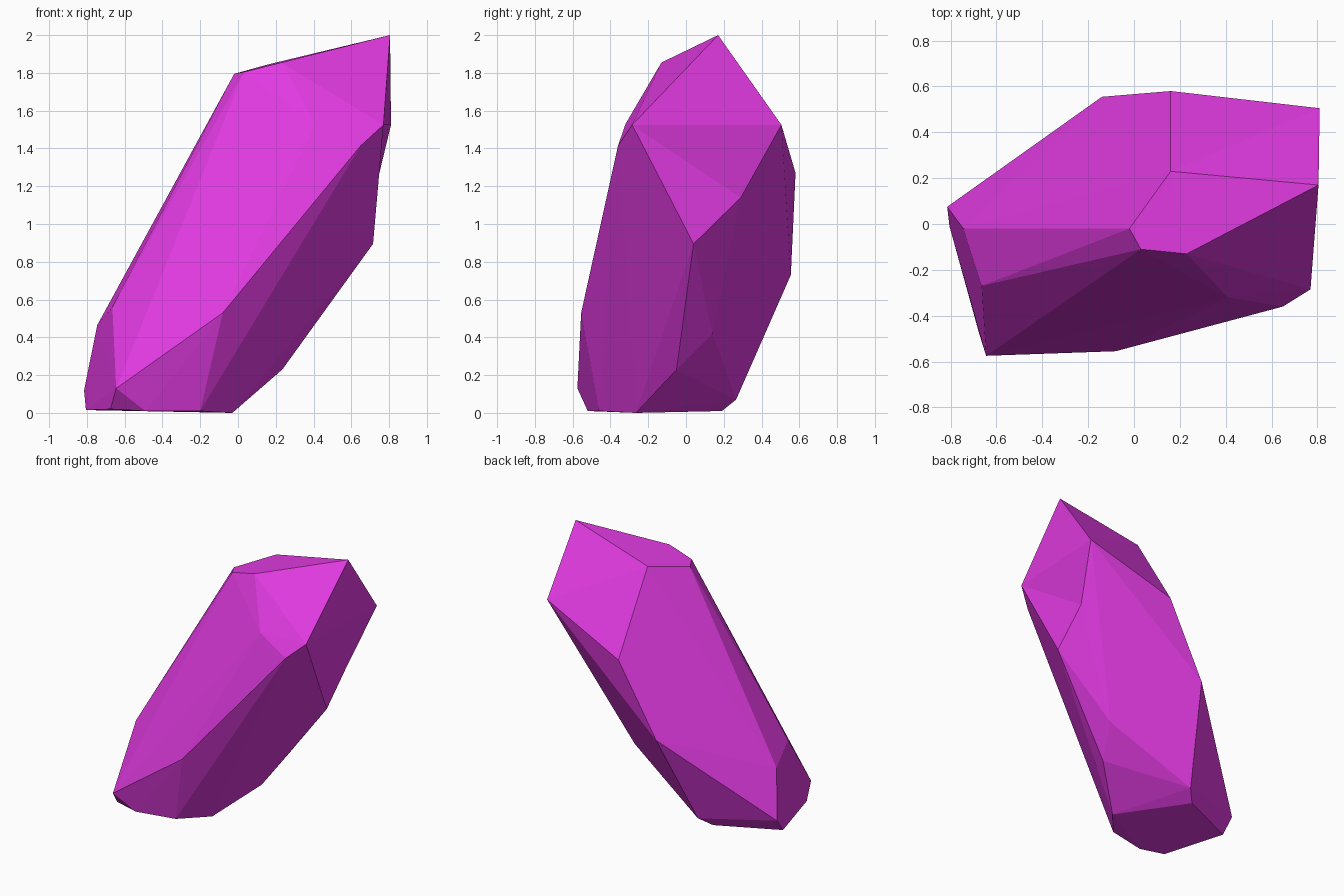
import bpy
import bmesh
from mathutils import Vector

# Remove the default object
cube = bpy.data.objects.get("Cube")
if cube:
    bpy.data.objects.remove(cube, do_unlink=True)


def make_material(name, colour):
    material = bpy.data.materials.new(name)
    material.use_nodes = True
    material.diffuse_color = colour
    shader = material.node_tree.nodes["Principled BSDF"]
    shader.inputs["Base Color"].default_value = colour
    return material


# Corners of the sloping tip facet and its lower shoulder
tip_corners = [
    (.805, .17, 2), (.23, -.13, 1.855), (.03, -.11, 1.805),
    (-.02, -.02, 1.795), (.16, .23, 1.845), (.41, -.32, 1.53),
]
# Corners along the right, front and back flanks
shoulder_front = (.77, -.285, 1.525)
shoulder_back = (.81, .505, 1.525)
flank_low = (.715, .04, .895)
flank_corners = [
    shoulder_front, shoulder_back, flank_low, (.65, -.36, 1.415),
    (.16, .58, 1.27), (-.14, .555, .73), (.33, .14, .42),
    (-.08, -.555, .53), (-.665, -.27, .56), (-.745, -.02, .465),
]
# Corners of the chipped foot
foot_corners = [
    (-.815, .075, .12), (-.645, -.575, .13), (.235, -.05, .23),
    (-.285, .265, .07), (-.36, .19, .01), (-.805, -.01, .015),
    (-.675, -.48, .02), (-.49, -.52, .01), (-.2, -.46, .01),
    (-.03, -.265, 0),
]
# Slight hollow in the edge below the back shoulder
hollow = (.717, .29, 1.14)


def find_vertex(bm, position):
    return min(bm.verts, key=lambda v: (v.co - Vector(position)).length)


# Wrap the corners in a faceted shell
bm = bmesh.new()
for corner in tip_corners + flank_corners + foot_corners:
    bm.verts.new(corner)
bmesh.ops.convex_hull(bm, input=list(bm.verts))
bmesh.ops.delete(bm, geom=[v for v in bm.verts if not v.link_faces], context='VERTS')

# Pull the middle of the flank edge inward
start = find_vertex(bm, flank_low)
end = find_vertex(bm, shoulder_back)
edge = bm.edges.get((start, end))
if edge:
    new_edge, middle = bmesh.utils.edge_split(edge, start, .5)
    middle.co = hollow
    for face in list(middle.link_faces):
        opposite = [v for v in face.verts if v not in (start, end, middle)]
        bmesh.utils.face_split(face, middle, opposite[0])

bmesh.ops.recalc_face_normals(bm, faces=list(bm.faces))
mesh = bpy.data.meshes.new("crystal")
bm.to_mesh(mesh)
bm.free()

# Flat magenta crystal
crystal = bpy.data.objects.new("crystal", mesh)
bpy.context.collection.objects.link(crystal)
mesh.materials.append(make_material("magenta", (.75, .042, .75, 1)))
